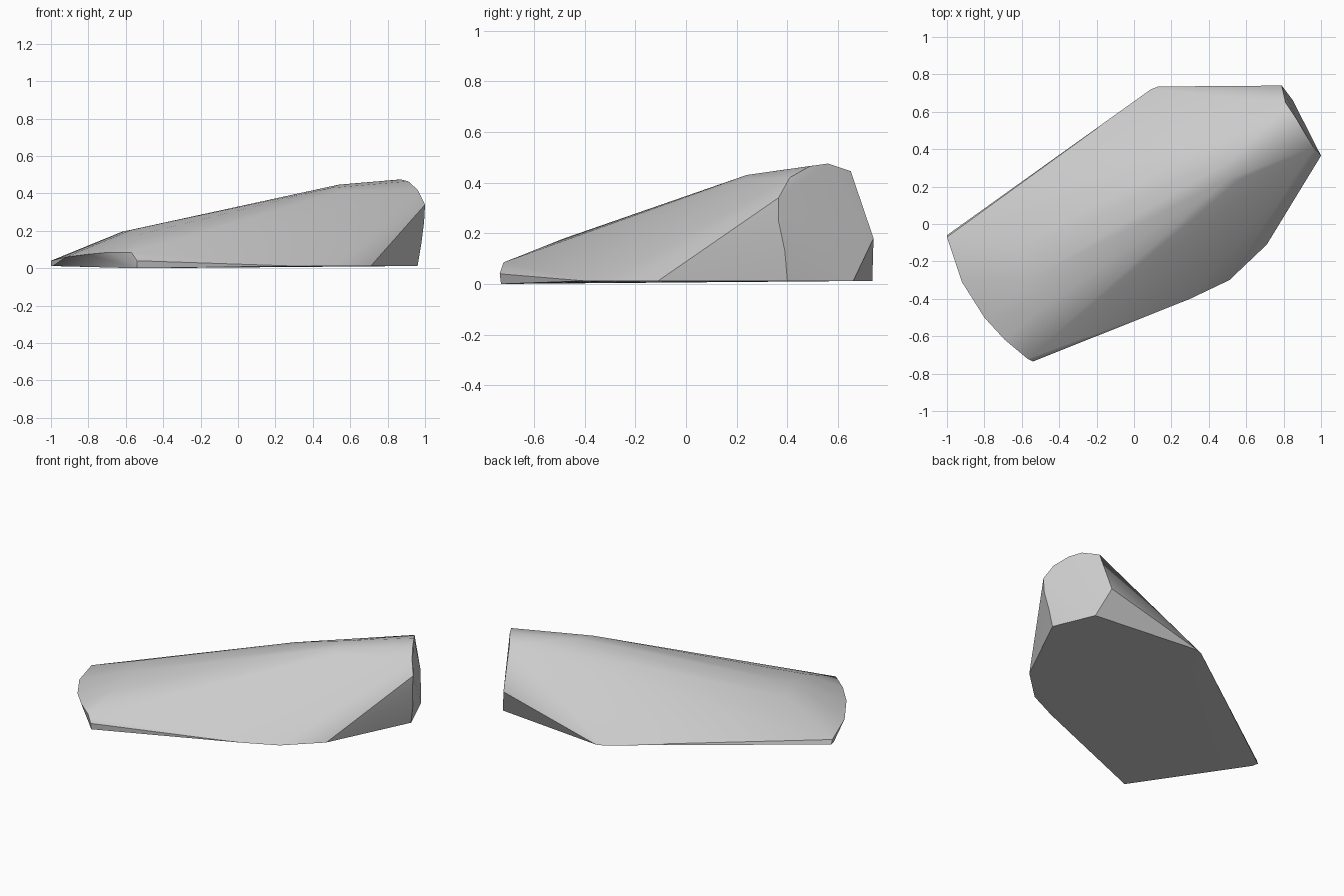
import bpy
import bmesh
from mathutils import Vector

# Remove the default cube only
default_cube = bpy.data.objects.get("Cube")
if default_cube:
    bpy.data.objects.remove(default_cube, do_unlink=True)


def make_material(name, grey):
    """One flat grey for the viewport and for renders."""
    material = bpy.data.materials.new(name)
    material.use_nodes = True
    colour = (grey, grey, grey, 1)
    material.diffuse_color = colour
    material.node_tree.nodes["Principled BSDF"].inputs["Base Color"].default_value = colour
    return material


def at_height(outline, height):
    """Lift a flat outline to one height."""
    return [(x, y, height) for x, y in outline]


def hull_object(name, sections, material):
    """Wrap a tight convex skin around a list of cross-sections."""
    mesh = bpy.data.meshes.new(name)
    bm = bmesh.new()
    for section in sections:
        for point in section:
            bm.verts.new(Vector(point))
    result = bmesh.ops.convex_hull(bm, input=bm.verts[:], use_existing_faces=False)
    # Points that fell inside the skin are not needed
    inside = [v for v in result["geom_interior"] if isinstance(v, bmesh.types.BMVert)]
    bmesh.ops.delete(bm, geom=inside, context="VERTS")
    bmesh.ops.recalc_face_normals(bm, faces=bm.faces[:])
    bm.to_mesh(mesh)
    bm.free()
    mesh.materials.append(material)
    obj = bpy.data.objects.new(name, mesh)
    bpy.context.collection.objects.link(obj)
    return obj


# Flat underside outline
base = at_height(
    [(-.99, -.1), (-1, -.06), (.09, .72), (.13, .735), (.85, .66),
     (.96, .4), (.71, -.11), (.51, -.3), (.3, -.4)], .012)
front_corner = [(-.54, -.73, 0), (-.54, -.735, .04)]

# Curved rim of the low end
low_rim = [(-1, -.07, .04), (-.92, -.31, .06), (-.8, -.5, .075),
           (-.69, -.62, .085), (-.57, -.72, .085)]

# Arch where the back begins to rise
shoulder = [(-.62, -.13, .195), (-.57, -.3, .205), (-.53, -.48, .18)]

# Long back that climbs towards the tall end
ridge = [(.18, .32, .355), (.54, .36, .447), (.5, .24, .43), (.57, .24, .415)]

# Rounded face of the tall end
tall_end = [(.79, .74, .18), (.81, .65, .445), (.87, .56, .475),
            (.91, .49, .465), (.96, .41, .42), (1, .365, .34),
            (.995, .365, .25), (.98, .39, .13)]

stone_grey = make_material("stone grey", .6)
body = hull_object(
    "wedge_stone",
    [base, front_corner, low_rim, shoulder, ridge, tall_end],
    stone_grey,
)

# Soft shading across the rounded back, crisp at the hard edges
bpy.ops.object.select_all(action="DESELECT")
body.select_set(True)
bpy.context.view_layer.objects.active = body
bpy.ops.object.shade_smooth_by_angle(angle=.5)
